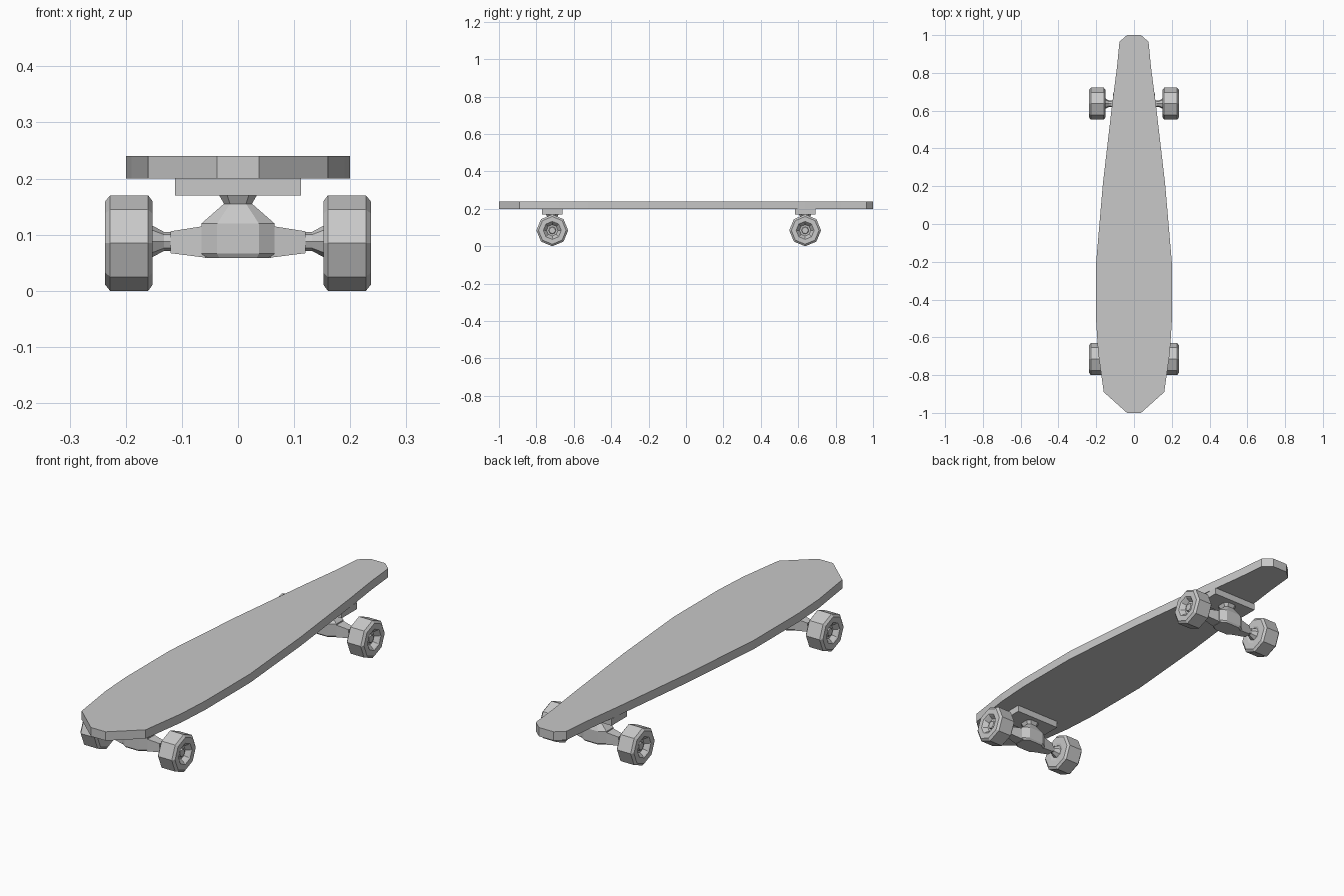
import bpy, bmesh, math

if "Cube" in bpy.data.objects:
    bpy.data.objects.remove(bpy.data.objects["Cube"], do_unlink=True)

grey = bpy.data.materials.new("plain grey")
grey.use_nodes = True
colour = (0.58, 0.58, 0.58, 1)
grey.diffuse_color = colour
grey.node_tree.nodes["Principled BSDF"].inputs["Base Color"].default_value = colour


def loft(name, rings, location=(0, 0, 0)):
    """Skin a list of equal-length point rings and cap both ends."""
    bm = bmesh.new()
    loops = [[bm.verts.new(p) for p in ring] for ring in rings]
    n = len(loops[0])
    for a, b in zip(loops, loops[1:]):
        for i in range(n):
            j = (i + 1) % n
            bm.faces.new((a[i], a[j], b[j], b[i]))
    bm.faces.new(loops[0])
    bm.faces.new(loops[-1])
    bmesh.ops.recalc_face_normals(bm, faces=bm.faces)
    mesh = bpy.data.meshes.new(name)
    bm.to_mesh(mesh)
    bm.free()
    mesh.materials.append(grey)
    obj = bpy.data.objects.new(name, mesh)
    obj.location = location
    bpy.context.collection.objects.link(obj)
    return obj


def turned(name, profile, location, side):
    """Eight-sided turning about x, profile of (x, radius), mirrored by side."""
    angles = [math.tau * i / 8 for i in range(8)]
    rings = [[(side * x, r * math.sin(a), r * math.cos(a)) for a in angles]
             for x, r in profile]
    return loft(name, rings, location)


def octagon(hx, hy, cut, z):
    """Rectangle with cut corners at height z."""
    quarter = [(hx, hy * cut), (hx * cut, hy)]
    pts = quarter + [(-x, y) for x, y in reversed(quarter)]
    pts += [(-x, -y) for x, y in pts]
    return [(x, y, z) for x, y in pts]


def rectangle(hx, hy, z):
    return [(hx, hy, z), (-hx, hy, z), (-hx, -hy, z), (hx, -hy, z)]


# Deck: wide faceted tail end, narrow nose end
half = [(0.037, -1), (0.16, -0.89), (0.19, -0.68), (0.2, -0.52), (0.2, -0.2),
        (0.165, 0.21), (0.115, 0.64), (0.09, 0.83), (0.077, 0.965), (0.037, 1)]
outline = half + [(-x, y) for x, y in reversed(half)]
loft("deck", [[(x, y, z) for x, y in outline] for z in (0.2, 0.24)])

# Chamfered wheel with a sunken hub on the outer face
wheel = [(0.157, 0.02), (0.152, 0.043), (0.152, 0.074), (0.16, 0.085),
         (0.228, 0.085), (0.237, 0.074), (0.237, 0.048), (0.232, 0.043),
         (0.215, 0.03), (0.215, 0.02), (0.222, 0.017)]
axle = [(0.11, 0.017), (0.132, 0.017), (0.156, 0.03)]

for place, y in (("front", -0.715), ("back", 0.637)):
    loft(place + "_baseplate",
         [rectangle(0.112, 0.055, z) for z in (0.17, 0.2)], (0, y, 0))

    # Hanger body narrowing to a flared neck
    loft(place + "_hanger",
         [octagon(0.058, 0.04, 0.57, 0.058), octagon(0.065, 0.045, 0.57, 0.066),
          octagon(0.065, 0.045, 0.57, 0.12), octagon(0.025, 0.025, 0.57, 0.155),
          octagon(0.034, 0.034, 0.57, 0.171)], (0, y, 0))

    for label, side in (("left", 1), ("right", -1)):
        # Tapered arm
        arm = []
        for x, hy, low, high in ((0.05, 0.027, 0.058, 0.117), (0.12, 0.017, 0.067, 0.106)):
            arm.append([(side * x, -hy, low), (side * x, hy, low),
                        (side * x, hy, high), (side * x, -hy, high)])
        loft(f"{place}_{label}_arm", arm, (0, y, 0))
        turned(f"{place}_{label}_axle", axle, (0, y, 0.088), side)
        turned(f"{place}_{label}_wheel", wheel, (0, y, 0.085), side)
